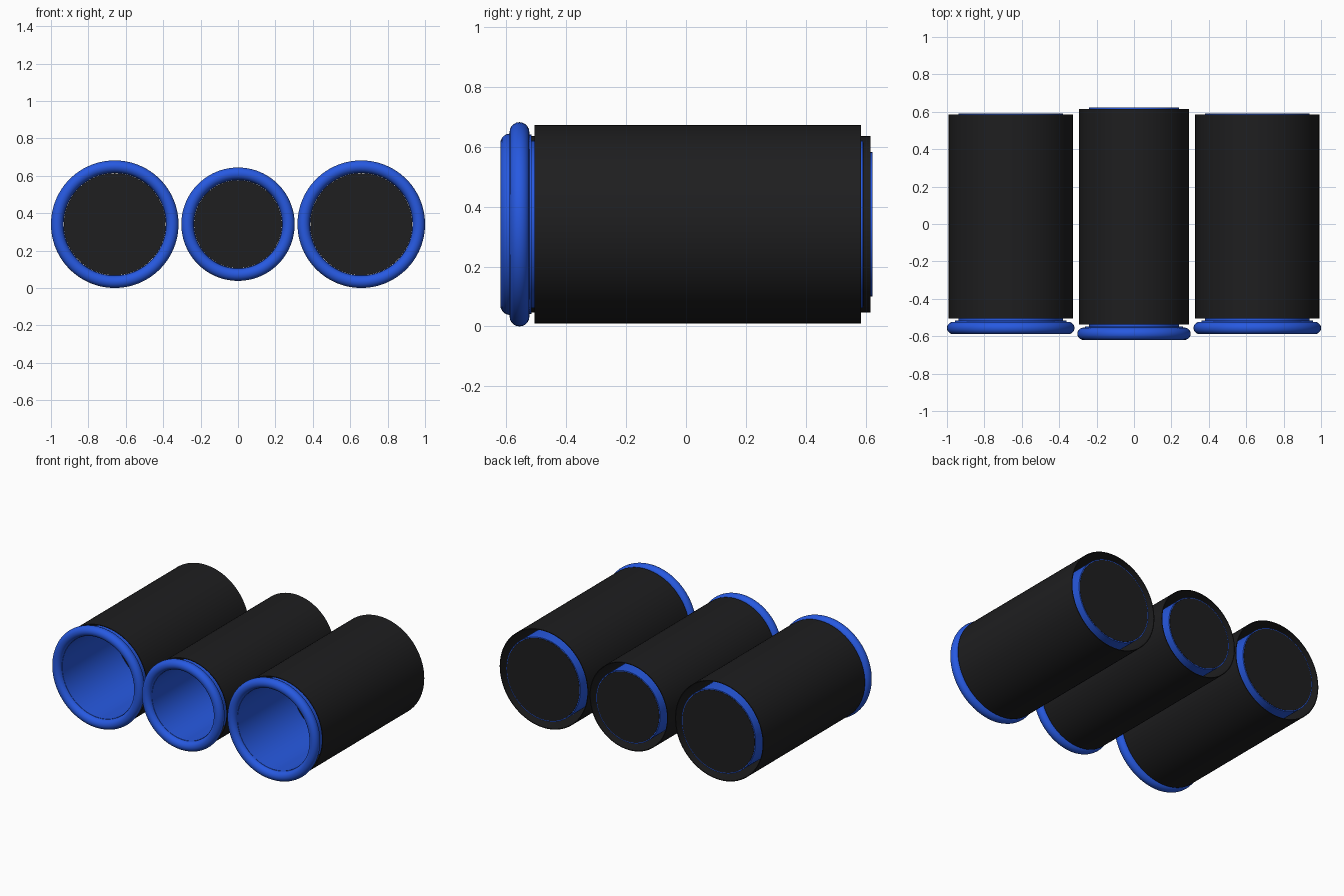
import bpy, math

if "Cube" in bpy.data.objects:
    bpy.data.objects.remove(bpy.data.objects["Cube"])

SEG = 96
Z = 0.341


def material(name, rgb):
    m = bpy.data.materials.new(name)
    m.diffuse_color = (*rgb, 1)
    m.use_nodes = True
    m.node_tree.nodes["Principled BSDF"].inputs["Base Color"].default_value = m.diffuse_color
    return m


BLUE = material("blue", (0.02, 0.10, 0.75))
BLACK = material("black", (0.013, 0.013, 0.014))


def lathe(name, profile, x, mat, closed=True):
    """Spin a profile of (radius, y) points around the pod's y axis."""
    n = len(profile)
    verts, faces = [], []
    for i in range(SEG):
        a = 2 * math.pi * i / SEG
        verts += [(r * math.cos(a), y, r * math.sin(a)) for r, y in profile]
    for i in range(SEG):
        j = (i + 1) % SEG
        for k in range(n if closed else n - 1):
            l = (k + 1) % n
            faces.append((i * n + k, i * n + l, j * n + l, j * n + k))
    if not closed:  # flat caps on both ends
        faces.append([i * n for i in range(SEG)])
        faces.append([i * n + n - 1 for i in reversed(range(SEG))])
    me = bpy.data.meshes.new(name)
    me.from_pydata(verts, [], faces)
    me.materials.append(mat)
    ob = bpy.data.objects.new(name, me)
    bpy.context.collection.objects.link(ob)
    ob.location = (x, 0, Z)
    bpy.ops.object.select_all(action='DESELECT')
    ob.select_set(True)
    bpy.context.view_layer.objects.active = ob
    bpy.ops.object.mode_set(mode='EDIT')
    bpy.ops.mesh.select_all(action='SELECT')
    bpy.ops.mesh.normals_make_consistent(inside=False)
    bpy.ops.object.mode_set(mode='OBJECT')
    bpy.ops.object.shade_smooth_by_angle(angle=math.radians(35))


def tube(name, r_in, r_out, y0, y1, x, mat):
    lathe(name, [(r_in, y0), (r_out, y0), (r_out, y1), (r_in, y1)], x, mat)


def pod(tag, x, radius, dy):
    minor = 0.033
    yc = -0.556 + dy
    # rounded front bezel
    ring = [(radius - minor + minor * math.cos(t * math.pi / 10),
             yc + minor * math.sin(t * math.pi / 10)) for t in range(20)]
    lathe(tag + "_bezel", ring, x, BLUE)
    # thin outer shell, open at both ends
    tube(tag + "_shell", radius - 0.014, radius - 0.009,
         -0.506 + dy, 0.585 - dy, x, BLACK)
    # inner tube and its collar behind the bezel
    r = radius - 0.062
    tube(tag + "_inner_tube", r - 0.006, r, yc, 0.591 - dy, x, BLUE)
    tube(tag + "_collar", r - 0.003, r + 0.02, yc, -0.516 + dy, x, BLUE)
    # dark core: dial face in front, closed back
    lathe(tag + "_core", [(r - 0.0065, 0.03 + dy), (r - 0.0065, 0.592 - dy)],
          x, BLACK, closed=False)


pod("left_pod", -0.659, 0.341, 0)
pod("centre_pod", 0, 0.303, -0.031)
pod("right_pod", 0.659, 0.341, 0)
